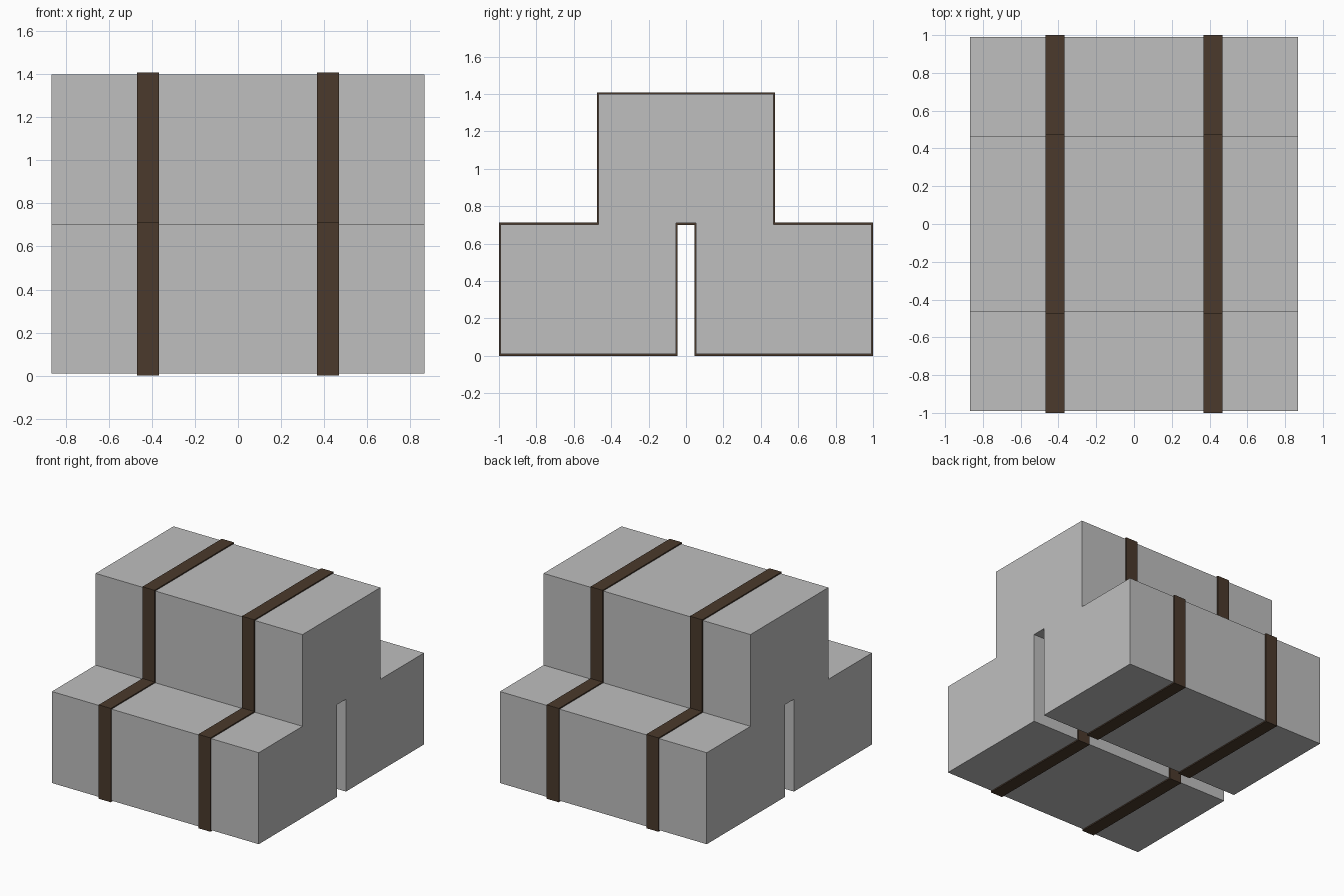
import bpy
import bmesh

if "Cube" in bpy.data.objects:
    bpy.data.objects.remove(bpy.data.objects["Cube"])


def material(name, color):
    m = bpy.data.materials.new(name)
    m.diffuse_color = (*color, 1.0)
    m.use_nodes = True
    m.node_tree.nodes["Principled BSDF"].inputs["Base Color"].default_value = m.diffuse_color
    return m


def stepped_prism(name, x0, x1, grow, mat):
    """Extrude the stepped, slotted side profile along x, grown outwards by `grow`."""
    low_y, top_y, slot_y = 0.991 + grow, 0.467 + grow, 0.054 - grow
    bottom, step, top, slot_top = 0.009 - grow, 0.703 + grow, 1.399 + grow, 0.709 - grow
    half = [(slot_y, slot_top), (slot_y, bottom), (low_y, bottom),
            (low_y, step), (top_y, step), (top_y, top)]
    outline = half + [(-y, z) for y, z in reversed(half)]

    bm = bmesh.new()
    face = bm.faces.new([bm.verts.new((x0, y, z)) for y, z in outline])
    ext = bmesh.ops.extrude_face_region(bm, geom=[face], use_keep_orig=True)
    moved = [v for v in ext["geom"] if isinstance(v, bmesh.types.BMVert)]
    bmesh.ops.translate(bm, verts=moved, vec=(x1 - x0, 0, 0))
    bmesh.ops.recalc_face_normals(bm, faces=bm.faces)
    # Split the concave end caps cleanly
    bmesh.ops.triangulate(bm, faces=[f for f in bm.faces if len(f.verts) > 4])
    mesh = bpy.data.meshes.new(name)
    bm.to_mesh(mesh)
    bm.free()
    mesh.materials.append(mat)
    obj = bpy.data.objects.new(name, mesh)
    bpy.context.collection.objects.link(obj)
    return obj


grey = material("light_grey", (0.52, 0.52, 0.52))
brown = material("dark_brown", (0.069, 0.042, 0.025))

# Stepped block with a slot underneath
stepped_prism("stepped_block", -0.868, 0.868, 0.0, grey)

# Two thin straps wrapping the whole profile, including the slot
for name, x in (("left_strap", -0.418), ("right_strap", 0.418)):
    stepped_prism(name, x - 0.051, x + 0.051, 0.009, brown)
